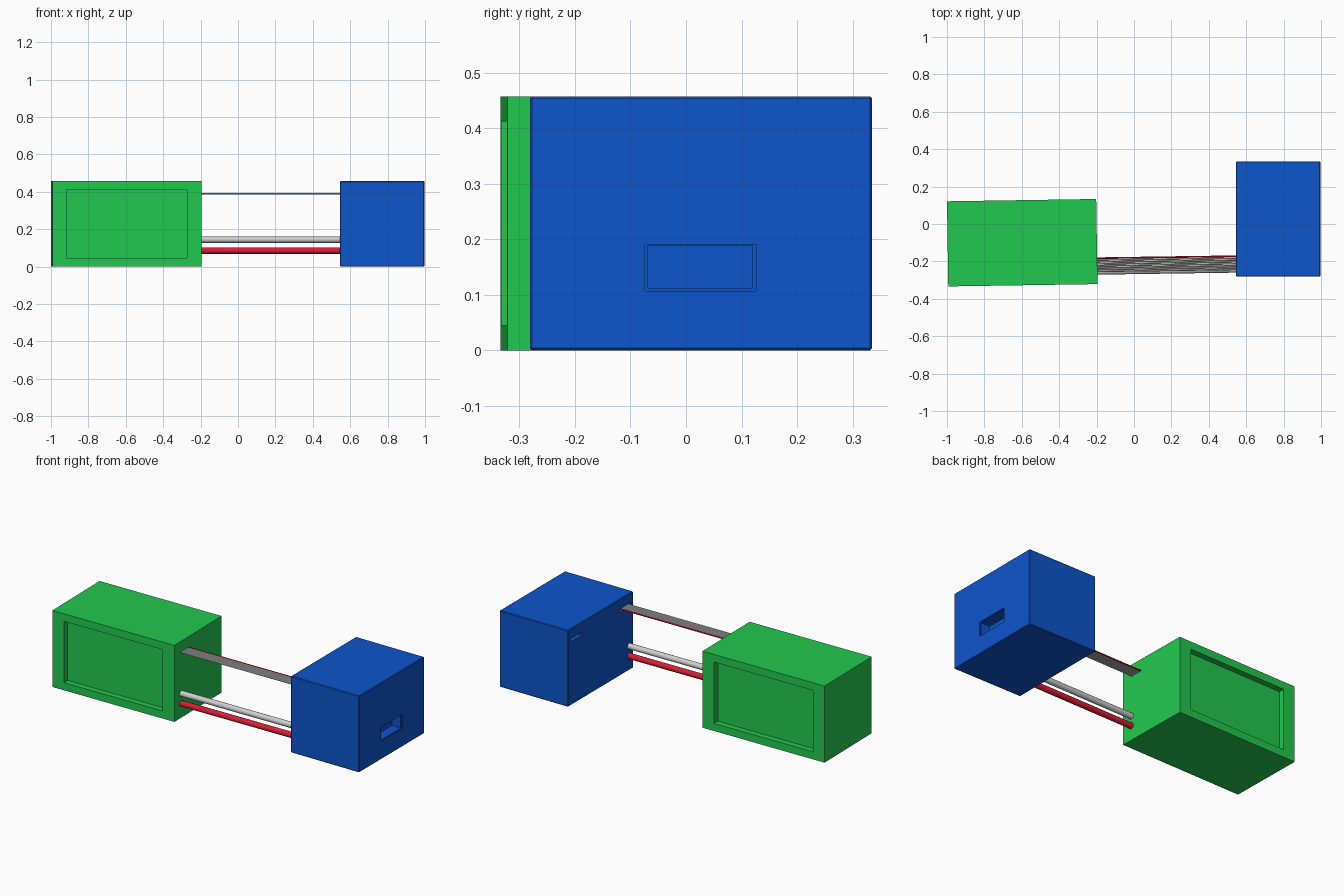
import bpy, math
from mathutils import Matrix, Vector

if "Cube" in bpy.data.objects:
    bpy.data.objects.remove(bpy.data.objects["Cube"])


def material(name, rgb):
    m = bpy.data.materials.new(name)
    m.diffuse_color = (*rgb, 1)
    m.use_nodes = True
    m.node_tree.nodes["Principled BSDF"].inputs["Base Color"].default_value = m.diffuse_color
    return m


GREEN = material("green", (0.016, 0.58, 0.08))
BLUE = material("blue", (0.004, 0.09, 0.60))
RED = material("red", (0.68, 0.013, 0.035))
GREY = material("light grey", (0.62, 0.62, 0.62))
TILT = 0.0155  # the green box and cables are turned slightly about z


def box(name, centre, size, mat, turn=0.0):
    bpy.ops.mesh.primitive_cube_add(size=1, location=centre, rotation=(0, 0, turn))
    ob = bpy.context.object
    ob.name = name
    ob.scale = size
    bpy.ops.object.transform_apply(location=False, rotation=False, scale=True)
    ob.data.materials.append(mat)
    return ob


def cut(target, name, centre, size, turn=0.0):
    cutter = box(name, centre, size, target.data.materials[0], turn)
    cutter.hide_render = True
    cutter.hide_viewport = True
    mod = target.modifiers.new(name, 'BOOLEAN')
    mod.operation = 'DIFFERENCE'
    mod.solver = 'EXACT'
    mod.object = cutter


def rod(name, start, end, radius, sides, mat):
    a, b = Vector(start), Vector(end)
    bpy.ops.mesh.primitive_cylinder_add(vertices=sides, radius=radius, depth=(b - a).length,
                                        location=(a + b) / 2)
    ob = bpy.context.object
    ob.rotation_euler = (b - a).to_track_quat('Z', 'Y').to_euler()
    ob.name = name
    ob.data.materials.append(mat)
    bpy.ops.object.shade_smooth_by_angle(angle=math.radians(40))
    return ob


# Green housing with a shallow recessed panel on its front and back
C = Vector((-0.5975, -0.1, 0.2285))
W = 0.455
green = box("green_housing", C, (0.798, W, 0.457), GREEN, TILT)
for side, label in ((-1, "front"), (1, "back")):
    offset = Matrix.Rotation(TILT, 3, 'Z') @ Vector((0, side * W / 2, 0))
    cut(green, label + "_panel_cutter", C + offset, (0.645, 0.07, 0.366), TILT)

# Blue housing with finely chamfered edges
blue = box("blue_housing", (0.771, 0.027, 0.2285), (0.452, 0.616, 0.457), BLUE)
bev = blue.modifiers.new("chamfer", 'BEVEL')
bev.width = 0.004
bev.segments = 1
# Port on the right end, with a stepped rim
cut(blue, "port_cutter", (0.997, 0.026, 0.15), (0.13, 0.188, 0.076))
cut(blue, "port_rim_cutter", (0.997, 0.026, 0.149), (0.012, 0.2, 0.084))
# Two thin cable slots on the left end
for label, y in (("back", 0.257), ("front", -0.203)):
    cut(blue, label + "_slot_cutter", (0.545, y, 0.388), (0.06, 0.112, 0.02))

# Thick hoses between the two housings
rod("grey_hose", (-0.205, -0.254, 0.144), (0.55, -0.243, 0.144), 0.017, 20, GREY)
rod("red_hose", (-0.205, -0.254, 0.085), (0.55, -0.243, 0.085), 0.017, 20, RED)

# Flat ribbon of thin wires near the top
COUNT = 8
for i in range(COUNT):
    y = -0.253 + i * 0.010
    rod("wire_%d" % (i + 1), (-0.205, y, 0.39), (0.57, y + 0.011, 0.39), 0.0045, 8,
        RED if i == COUNT - 1 else GREY)
